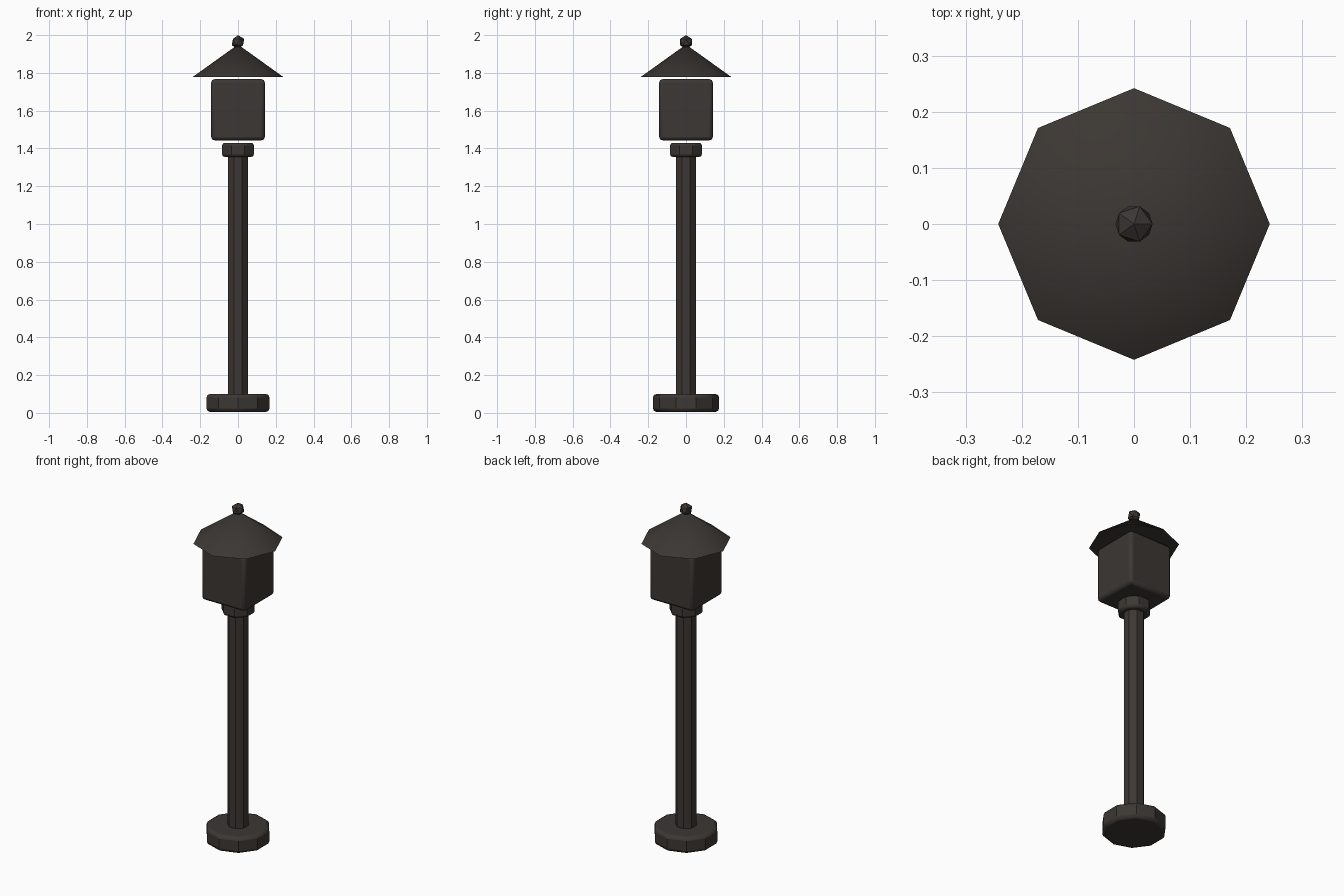
import bpy, math

if "Cube" in bpy.data.objects:
    bpy.data.objects.remove(bpy.data.objects["Cube"])


def finish(obj, name, bevel=0.0, smooth=True):
    obj.name = name
    obj.data.materials.append(iron)
    if bevel:
        bpy.ops.object.transform_apply(location=False, rotation=True, scale=True)
        mod = obj.modifiers.new("soft_edges", "BEVEL")
        mod.width = bevel
        mod.segments = 2
        mod.limit_method = "ANGLE"
        mod.angle_limit = math.radians(50)
    if smooth:
        bpy.ops.object.shade_smooth_by_angle(angle=math.radians(30))
    return obj


def prism(name, sides, radius, z0, z1, bevel=0.0):
    bpy.ops.mesh.primitive_cylinder_add(vertices=sides, radius=radius, depth=z1 - z0,
                                        location=(0, 0, (z0 + z1) / 2))
    return finish(bpy.context.object, name, bevel)


iron = bpy.data.materials.new("dark_iron")
iron.diffuse_color = (0.045, 0.038, 0.033, 1)
iron.use_nodes = True
iron.node_tree.nodes["Principled BSDF"].inputs["Base Color"].default_value = iron.diffuse_color

# Foot, post and collar
prism("base", 10, 0.175, 0.005, 0.10, 0.018)
post = prism("post", 8, 0.057, 0.05, 1.40)
post.rotation_euler.z = math.radians(22.5)
collar = prism("collar", 8, 0.091, 1.355, 1.43, 0.014)
collar.rotation_euler.z = math.radians(22.5)

# Lantern box
bpy.ops.mesh.primitive_cube_add(size=1, location=(0, 0, 1.605))
bpy.context.object.scale = (0.284, 0.284, 0.324)
finish(bpy.context.object, "lantern_box", 0.018)

# Eight-sided roof
bpy.ops.mesh.primitive_cone_add(vertices=8, radius1=0.242, radius2=0, depth=0.173,
                                location=(0, 0, 1.8635))
finish(bpy.context.object, "roof")

# Faceted finial
bpy.ops.mesh.primitive_ico_sphere_add(subdivisions=1, radius=0.037, location=(0, 0, 1.963))
finish(bpy.context.object, "finial", smooth=False)
